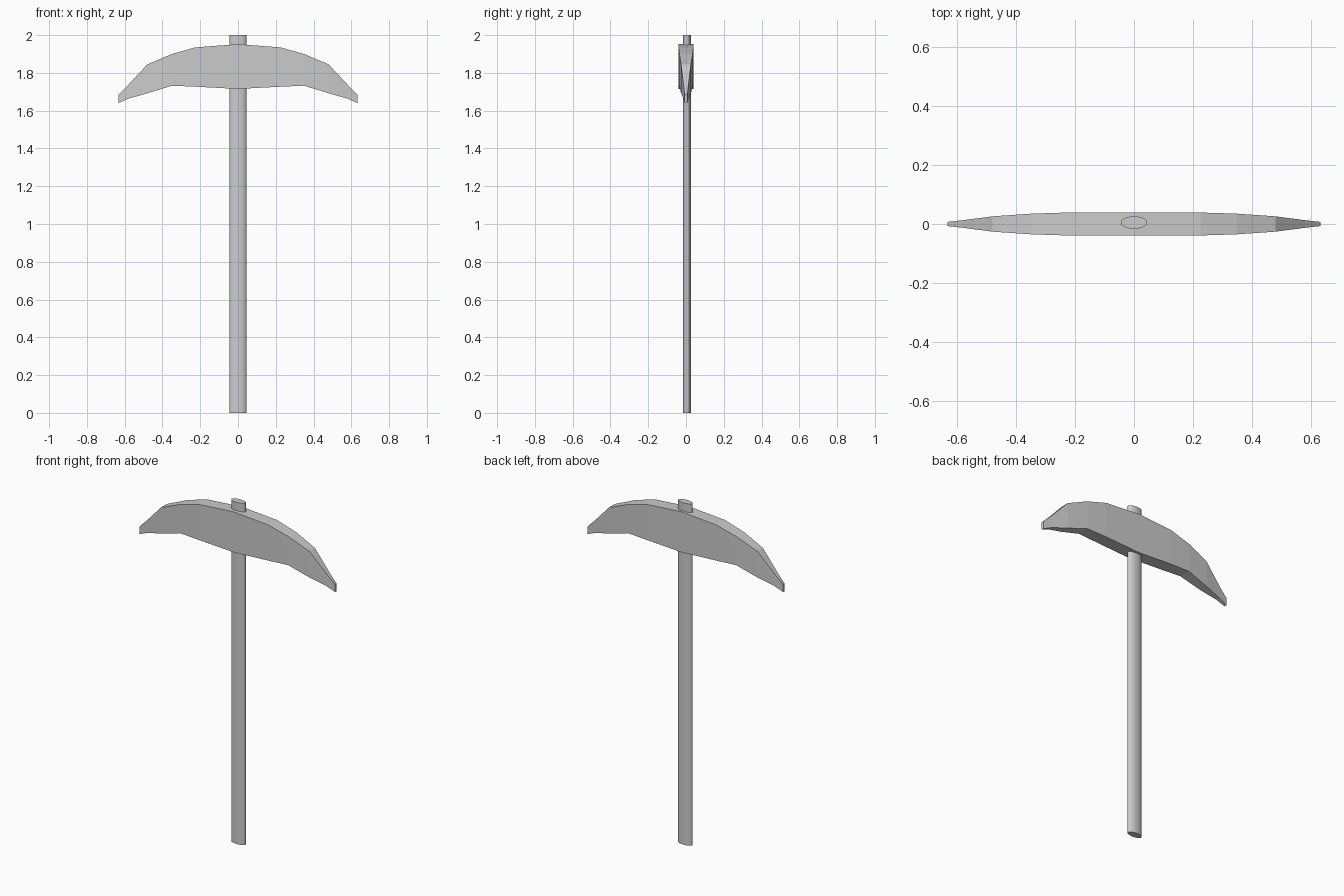
import bpy
import bmesh

if "Cube" in bpy.data.objects:
    bpy.data.objects.remove(bpy.data.objects["Cube"], do_unlink=True)

# One plain grey for the whole tool
grey = bpy.data.materials.new("light grey")
grey.use_nodes = True
colour = (0.6, 0.6, 0.6, 1)
grey.diffuse_color = colour
grey.node_tree.nodes["Principled BSDF"].inputs["Base Color"].default_value = colour

# Handle: long shaft with an oval section
bpy.ops.mesh.primitive_cylinder_add(vertices=32, radius=1, depth=2, location=(0, 0.005, 1))
handle = bpy.context.object
handle.name = "handle"
handle.scale = (0.045, 0.021, 1)
bpy.ops.object.transform_apply(location=False, rotation=False, scale=True)
bpy.ops.object.shade_smooth_by_angle()
handle.data.materials.append(grey)

# Head: half sections as x, half thickness, bottom z, top z
half = [
    (0.0, 0.039, 1.715, 1.952),
    (0.225, 0.039, 1.727, 1.935),
    (0.35, 0.035, 1.732, 1.9),
    (0.48, 0.026, 1.692, 1.845),
    (0.58, 0.013, 1.664, 1.738),
    (0.633, 0.007, 1.64, 1.685),
]
sections = [(-x, t, b, u) for x, t, b, u in reversed(half[1:])] + half

bm = bmesh.new()
rings = [
    [bm.verts.new((x, y, z)) for y, z in ((-t, b), (t, b), (t, u), (-t, u))]
    for x, t, b, u in sections
]
for a, b in zip(rings, rings[1:]):
    for i in range(4):
        j = (i + 1) % 4
        bm.faces.new((a[i], a[j], b[j], b[i]))
bm.faces.new(rings[0])
bm.faces.new(rings[-1])
bmesh.ops.recalc_face_normals(bm, faces=bm.faces)
mesh = bpy.data.meshes.new("pick_head")
bm.to_mesh(mesh)
bm.free()
mesh.materials.append(grey)
head = bpy.data.objects.new("pick_head", mesh)
bpy.context.collection.objects.link(head)
